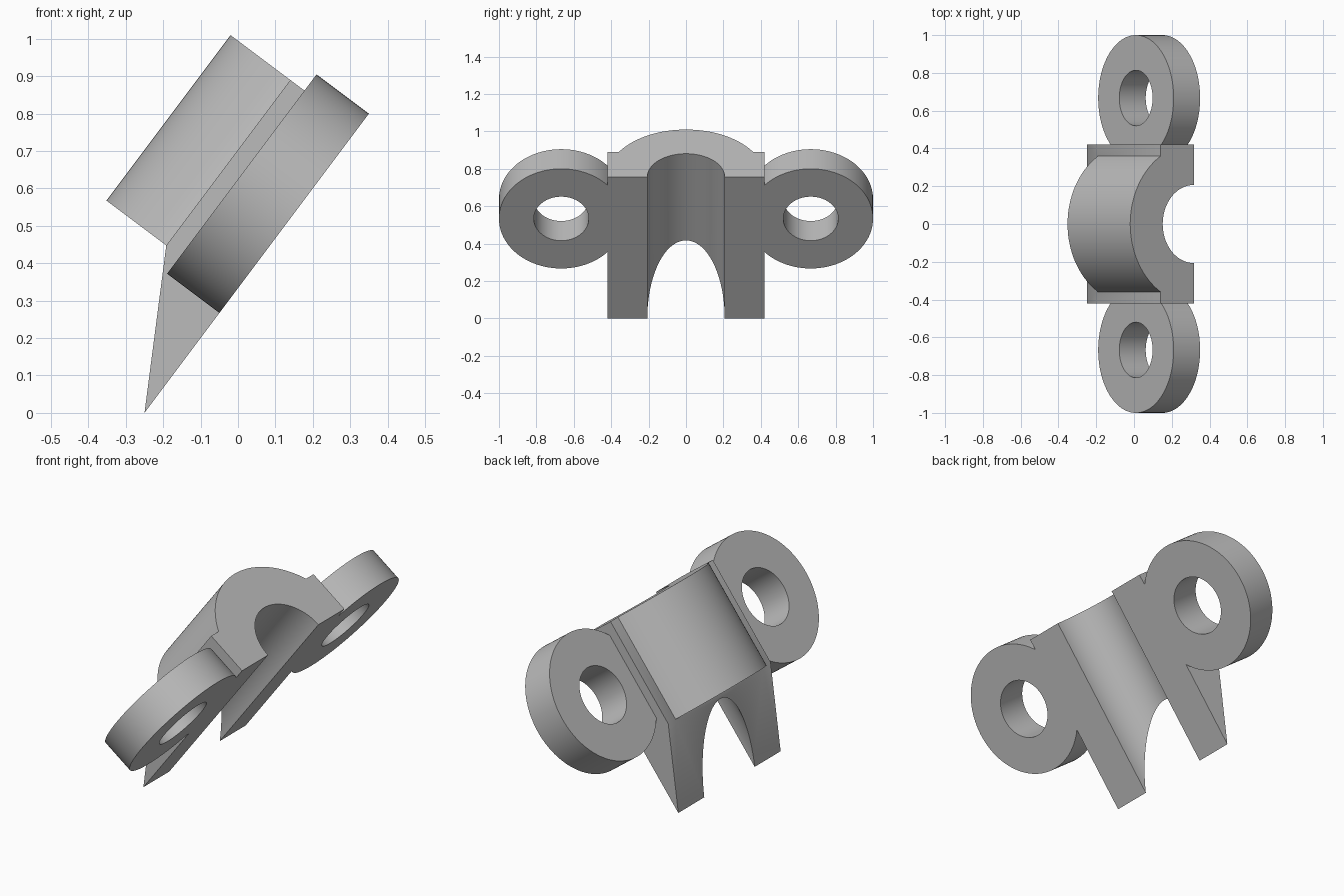
import bpy, bmesh
from math import sin, cos, asin, pi, tau
from mathutils import Matrix, Vector

cube = bpy.data.objects.get("Cube")
if cube:
    bpy.data.objects.remove(cube, do_unlink=True)

# Sizes in the tilted frame: x along the slope, y across, z out from the base face
LENGTH, HALF_WIDTH, SHOULDER = 0.946, 0.42, 0.222
BARREL_R, BORE_R, HEEL = 0.422, 0.207, 0.393
EAR_R, HOLE_R, EAR_THICK, EAR_POS = 0.333, 0.147, 0.175, 0.667

grey = bpy.data.materials.new("cast grey")
grey.use_nodes = True
colour = (0.5, 0.5, 0.5, 1)
grey.diffuse_color = colour
grey.node_tree.nodes["Principled BSDF"].inputs["Base Color"].default_value = colour


def finish(name, bm):
    bmesh.ops.recalc_face_normals(bm, faces=bm.faces)
    mesh = bpy.data.meshes.new(name)
    bm.to_mesh(mesh)
    bm.free()
    mesh.materials.append(grey)
    obj = bpy.data.objects.new(name, mesh)
    bpy.context.collection.objects.link(obj)
    return obj


def prism(name, points, direction):
    bm = bmesh.new()
    face = bm.faces.new([bm.verts.new(p) for p in points])
    out = bmesh.ops.extrude_face_region(bm, geom=[face], use_keep_orig=True)
    moved = [g for g in out["geom"] if isinstance(g, bmesh.types.BMVert)]
    bmesh.ops.translate(bm, verts=moved, vec=Vector(direction))
    return finish(name, bm)


def ring(name, centre):
    bm = bmesh.new()
    section = [(HOLE_R, 0), (EAR_R, 0), (EAR_R, EAR_THICK), (HOLE_R, EAR_THICK)]
    verts = [bm.verts.new((r, 0, z)) for r, z in section]
    edges = [bm.edges.new((verts[i - 1], verts[i])) for i in range(len(verts))]
    bmesh.ops.spin(bm, geom=verts + edges, cent=(0, 0, 0), axis=(0, 0, 1),
                   angle=tau, steps=96, use_merge=True)
    bmesh.ops.remove_doubles(bm, verts=bm.verts, dist=1e-5)
    bmesh.ops.translate(bm, verts=bm.verts, vec=Vector(centre))
    return finish(name, bm)


def arc(radius, start, end, steps):
    angles = [start + (end - start) * i / steps for i in range(steps + 1)]
    return [(radius * cos(a), radius * sin(a)) for a in angles]


def combine(target, tool, operation):
    tool.hide_render = True
    mod = target.modifiers.new(operation, "BOOLEAN")
    mod.operation, mod.solver, mod.object = operation, "EXACT", tool
    bpy.context.view_layer.objects.active = target
    bpy.ops.object.modifier_apply(modifier=mod.name)
    bpy.data.objects.remove(tool, do_unlink=True)


# Saddle body: shouldered half barrel with an open half-round bore
a = asin(SHOULDER / BARREL_R)
section = [(HALF_WIDTH, 0), (HALF_WIDTH, SHOULDER)]
section += arc(BARREL_R, a, pi - a, 56)
section += [(-HALF_WIDTH, SHOULDER), (-HALF_WIDTH, 0)]
section += arc(BORE_R, pi, 0, 48)
margin = 0.05
bracket = prism("bearing_bracket", [(-margin, y, z) for y, z in section],
                (LENGTH + margin, 0, 0))

# Heel cut: square below the barrel, then slanting down to two knife-edged legs
slope = SHOULDER / HEEL
cut = [(-0.2, -0.2 * slope), (HEEL, SHOULDER), (HEEL, 0.6), (-0.2, 0.6)]
combine(bracket, prism("heel_cutter", [(x, -0.6, z) for x, z in cut], (0, 1.2, 0)),
        "DIFFERENCE")

# Mounting ears on both sides
for side in (-1, 1):
    combine(bracket, ring("mounting_ear", (EAR_POS, side * EAR_POS, 0)), "UNION")

# Tilt the finished bracket so that it stands on its leg tips
tilt = Matrix(((0.6, 0, -0.8, -0.25), (0, 1, 0, 0), (0.8, 0, 0.6, 0), (0, 0, 0, 1)))
bracket.data.transform(tilt)
bracket.data.update()

bpy.ops.object.select_all(action="DESELECT")
bracket.select_set(True)
bpy.context.view_layer.objects.active = bracket
bpy.ops.object.shade_smooth_by_angle(angle=pi / 6)
